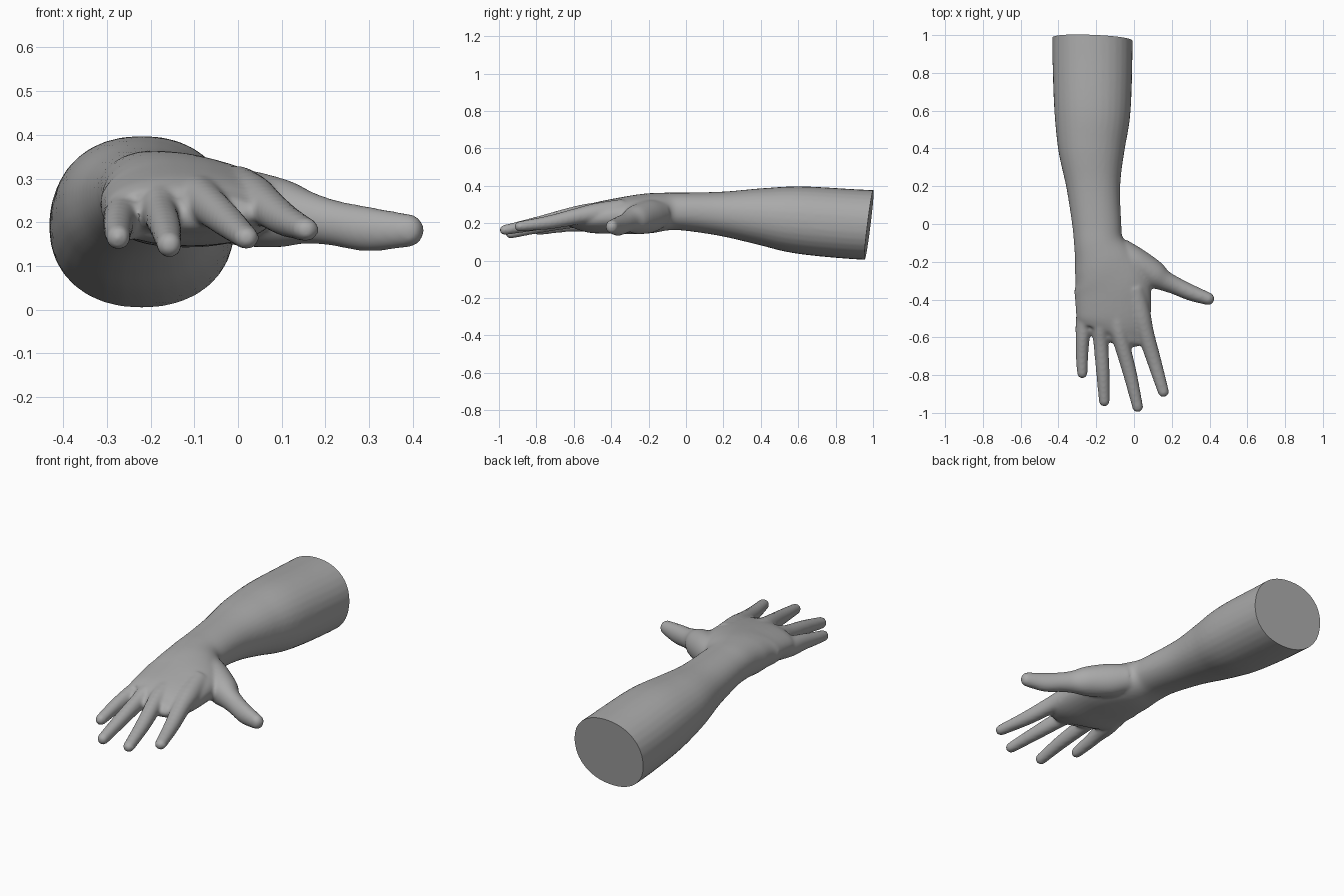
import bpy, bmesh, math
from mathutils import Vector

if "Cube" in bpy.data.objects:
    bpy.data.objects.remove(bpy.data.objects["Cube"])

SIDES = 32
UP = Vector((0, 0, 1))


def spline(rows, steps=6):
    """Smoothly resample rows of (x, y, z, half width, half height)."""
    rows = [Vector(r) for r in rows]
    ext = [2 * rows[0] - rows[1]] + rows + [2 * rows[-1] - rows[-2]]
    out = []
    for i in range(1, len(ext) - 2):
        a, b, c, d = ext[i - 1:i + 3]
        for k in range(steps):
            t = k / steps
            out.append(0.5 * (2 * b + (c - a) * t + (2 * a - 5 * b + 4 * c - d) * t * t
                              + (3 * b - a - 3 * c + d) * t ** 3))
    return out + [rows[-1]]


def limb(bm, rows, power=1.0):
    """Loft oval sections along a path and round off the far end."""
    pts = spline(rows)
    n = len(pts)
    sections = []
    for i, p in enumerate(pts):
        q, r = pts[max(i - 1, 0)], pts[min(i + 1, n - 1)]
        d = Vector(r[:3]) - Vector(q[:3])
        sections.append((Vector(p[:3]), d.normalized(), p[3], p[4]))
    c, d, w, h = sections[-1]
    for k in range(1, 6):
        a = k / 6 * math.pi / 2
        sections.append((c + d * min(w, h) * math.sin(a), d, w * math.cos(a), h * math.cos(a)))
    rings = []
    for c, d, w, h in sections:
        side = d.cross(UP).normalized()
        up = side.cross(d)
        ring = []
        for k in range(SIDES):
            a = 2 * math.pi * k / SIDES
            u, v = math.cos(a), math.sin(a)
            u = math.copysign(abs(u) ** power, u)
            v = math.copysign(abs(v) ** power, v)
            ring.append(bm.verts.new(c + side * w * u + up * h * v))
        rings.append(ring)
    for r, s in zip(rings, rings[1:]):
        for k in range(SIDES):
            j = (k + 1) % SIDES
            bm.faces.new((r[k], r[j], s[j], s[k]))
    bm.faces.new(rings[0])
    bm.faces.new(rings[-1])


bm = bmesh.new()
# forearm, wrist and palm
limb(bm, [(-.22, 1.15, .185, .21, .185), (-.22, .9, .195, .212, .187),
          (-.22, .6, .218, .202, .18), (-.225, .4, .236, .177, .152),
          (-.215, .2, .25, .143, .12), (-.197, 0, .262, .13, .102),
          (-.187, -.1, .263, .132, .101), (-.155, -.2, .253, .167, .107),
          (-.12, -.3, .244, .2, .102), (-.11, -.4, .236, .202, .092),
          (-.11, -.5, .226, .196, .08), (-.117, -.56, .22, .182, .062),
          (-.125, -.585, .216, .165, .04)], 0.92)
# thumb with its fleshy base
limb(bm, [(-.08, -.14, .25, .07, .075), (0, -.2, .235, .08, .088), (.1, -.265, .22, .075, .078),
          (.16, -.3, .21, .055, .06), (.22, -.327, .198, .047, .052),
          (.3, -.363, .184, .043, .051), (.392, -.396, .181, .034, .038)])
# four fingers, each running out of its knuckle inside the palm
fingers = [
    # little
    [(-.235, -.38, .23, .06, .06), (-.262, -.52, .208, .047, .053), (-.272, -.61, .198, .037, .043),
     (-.275, -.7, .182, .033, .035), (-.274, -.79, .165, .028, .029)],
    # ring
    [(-.165, -.38, .25, .06, .06), (-.176, -.53, .232, .05, .055), (-.176, -.62, .216, .04, .044),
     (-.165, -.78, .185, .036, .037), (-.157, -.938, .148, .029, .03)],
    # middle
    [(-.1, -.38, .26, .06, .06), (-.088, -.52, .25, .054, .056), (-.068, -.62, .238, .043, .046),
     (-.022, -.79, .2, .037, .037), (.02, -.97, .164, .029, .027)],
    # index
    [(0, -.34, .26, .06, .07), (.034, -.48, .252, .055, .056), (.062, -.58, .237, .045, .045),
     (.108, -.73, .205, .038, .037), (.156, -.89, .183, .03, .027)]]
for rows in fingers:
    limb(bm, rows)
bmesh.ops.recalc_face_normals(bm, faces=bm.faces)
mesh = bpy.data.meshes.new("hand_and_forearm")
bm.to_mesh(mesh)
bm.free()
arm = bpy.data.objects.new("hand_and_forearm", mesh)
bpy.context.collection.objects.link(arm)

# fuse everything into one soft skin
fuse = arm.modifiers.new("fuse", 'REMESH')
fuse.mode = 'VOXEL'
fuse.voxel_size = 0.008
soft = arm.modifiers.new("soften", 'SMOOTH')
soft.factor = 0.5
soft.iterations = 12
skin = bpy.data.meshes.new_from_object(arm.evaluated_get(bpy.context.evaluated_depsgraph_get()))
arm.modifiers.clear()

# slanted flat cut at the elbow end
bm = bmesh.new()
bm.from_mesh(skin)
cut = bmesh.ops.bisect_plane(bm, geom=bm.verts[:] + bm.edges[:] + bm.faces[:], dist=1e-6,
                             plane_co=(-.22, .978, .19), plane_no=(.04, 1, -.125),
                             clear_outer=True)
rim = [e for e in cut["geom_cut"] if isinstance(e, bmesh.types.BMEdge)]
bmesh.ops.contextual_create(bm, geom=rim)
bmesh.ops.recalc_face_normals(bm, faces=bm.faces)
bm.to_mesh(skin)
bm.free()
arm.data = skin

grey = bpy.data.materials.new("grey")
grey.diffuse_color = (.4, .4, .4, 1)
grey.use_nodes = True
grey.node_tree.nodes["Principled BSDF"].inputs["Base Color"].default_value = grey.diffuse_color
skin.materials.clear()
skin.materials.append(grey)

bpy.context.view_layer.objects.active = arm
arm.select_set(True)
bpy.ops.object.shade_smooth_by_angle(angle=math.radians(40))
